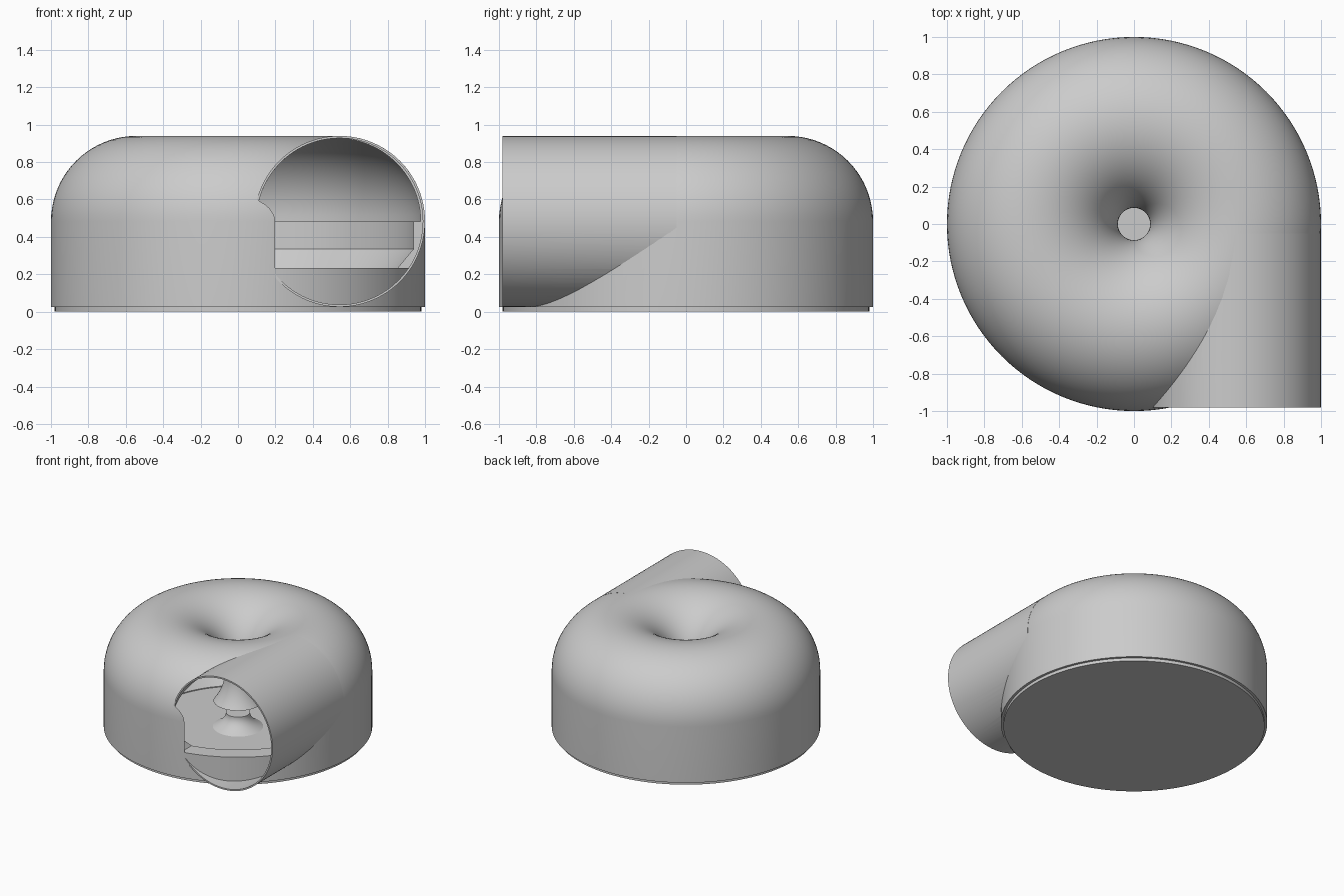
import bpy, bmesh, math

if "Cube" in bpy.data.objects:
    bpy.data.objects.remove(bpy.data.objects["Cube"], do_unlink=True)

RING, TUBE, MID = 0.543, 0.457, 0.483   # ring radius, tube radius, tube axis height
WALL, BASE, LEDGE = 0.012, 0.025, 0.235
SEGMENTS = 128

grey = bpy.data.materials.new("plain_grey")
grey.use_nodes = True
grey.diffuse_color = (0.6, 0.6, 0.6, 1)
grey.node_tree.nodes["Principled BSDF"].inputs["Base Color"].default_value = (0.6, 0.6, 0.6, 1)


def add_object(name, bm):
    bmesh.ops.recalc_face_normals(bm, faces=bm.faces[:])
    mesh = bpy.data.meshes.new(name)
    bm.to_mesh(mesh)
    bm.free()
    mesh.materials.append(grey)
    obj = bpy.data.objects.new(name, mesh)
    bpy.context.collection.objects.link(obj)
    return obj


def revolve(name, profile):
    """Turn a closed (radius, height) outline around the z axis."""
    bm = bmesh.new()
    verts = [bm.verts.new((r, 0, z)) for r, z in profile]
    edges = [bm.edges.new((a, b)) for a, b in zip(verts, verts[1:] + verts[:1])]
    bmesh.ops.spin(bm, geom=verts + edges, axis=(0, 0, 1), cent=(0, 0, 0),
                   angle=math.tau, steps=SEGMENTS, use_merge=True)
    bmesh.ops.remove_doubles(bm, verts=bm.verts[:], dist=1e-5)
    bmesh.ops.dissolve_degenerate(bm, edges=bm.edges[:], dist=1e-6)
    return add_object(name, bm)


def pipe(name, radius, y0, y1, floor=0.0):
    """Solid rod along y, optionally flattened below a height."""
    bm = bmesh.new()
    ring = []
    for i in range(96):
        a = math.tau * i / 96
        ring.append(bm.verts.new((RING + radius * math.cos(a), y0,
                                  MID + radius * math.sin(a))))
    face = bm.faces.new(ring)
    out = bmesh.ops.extrude_face_region(bm, geom=[face])["geom"]
    for v in out:
        if isinstance(v, bmesh.types.BMVert):
            v.co.y = y1
    if floor:
        cut = bmesh.ops.bisect_plane(bm, geom=bm.verts[:] + bm.edges[:] + bm.faces[:],
                                     plane_co=(0, 0, floor), plane_no=(0, 0, 1),
                                     clear_inner=True)["geom_cut"]
        bmesh.ops.holes_fill(bm, edges=[e for e in bm.edges if e.is_boundary])
    return add_object(name, bm)


def subtract(target, cutter):
    mod = target.modifiers.new("cut", "BOOLEAN")
    mod.operation, mod.solver, mod.object = "DIFFERENCE", "EXACT", cutter
    bpy.context.view_layer.objects.active = target
    bpy.ops.object.modifier_apply(modifier=mod.name)
    bpy.data.objects.remove(cutter, do_unlink=True)


def arc(radius, start, end, steps=40):
    return [(RING + radius * math.cos(start + (end - start) * i / steps),
             MID + radius * math.sin(start + (end - start) * i / steps))
            for i in range(steps + 1)]


def flare(r0, z0, r1, z1, steps=12):
    """Trumpet curve, upright at the start and spreading towards the end."""
    return [(r0 + (r1 - r0) * (i / steps) ** 2.2, z0 + (z1 - z0) * i / steps)
            for i in range(steps + 1)]


throat = RING - TUBE

# Ring-topped housing with a flared throat and a chamfered cavity
outline = [(1, BASE)] + arc(TUBE, 0, math.pi)
outline += flare(throat, MID, 0.17, LEDGE)[1:]
outline += flare(throat + WALL, MID, 0.182, LEDGE)[::-1]
outline += arc(TUBE - WALL, math.pi, 0)[1:]
outline += [(0.95, MID), (0.95, 0.335), (0.7, 0.032), (0.7, BASE)]
housing = revolve("housing", outline)
subtract(housing, pipe("opening_cutter", TUBE - WALL, -0.98, -0.15, LEDGE))

# Outlet pipe, trimmed where it enters the housing
outlet = pipe("outlet_pipe", TUBE, -0.98, -0.05)
subtract(outlet, pipe("bore_cutter", TUBE - WALL, -1.1, 0.1))
envelope = [(0.998, -0.1)] + arc(TUBE - 0.002, 0, math.pi) + [(0, MID), (0, -0.1)]
subtract(outlet, revolve("envelope_cutter", envelope))

# Flared hub under the throat
hub = revolve("hub", flare(0.09, 0.14, 0.187, BASE) + [(0, BASE), (0, 0.14)])

# Base plate
base = revolve("base_plate", [(0, 0), (0.98, 0), (0.98, BASE), (0, BASE)])

for obj in (housing, outlet, hub, base):
    bpy.ops.object.select_all(action="DESELECT")
    obj.select_set(True)
    bpy.context.view_layer.objects.active = obj
    bpy.ops.object.shade_smooth_by_angle(angle=math.radians(30))
